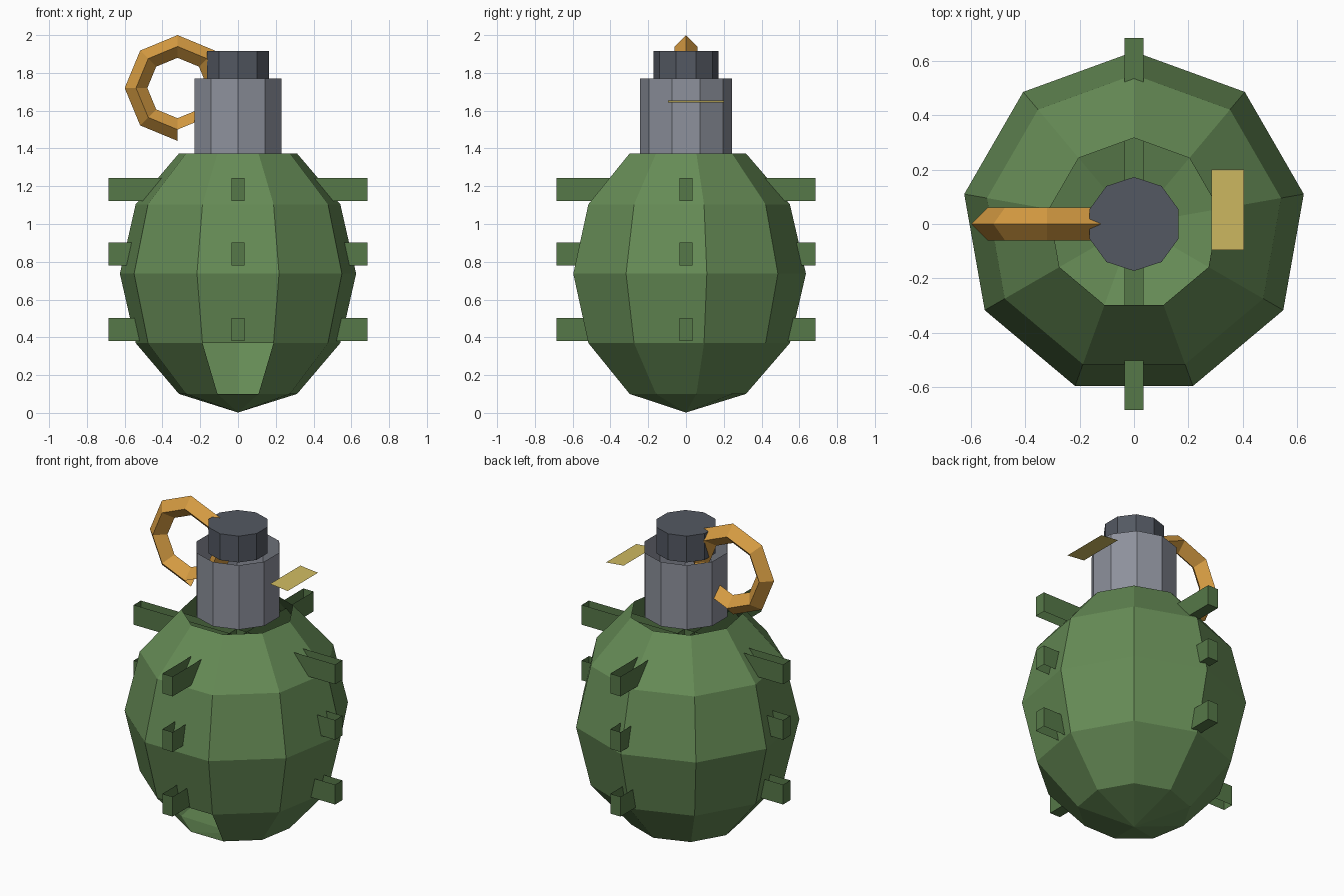
import bpy, bmesh, math
from mathutils import Vector

if "Cube" in bpy.data.objects:
    bpy.data.objects.remove(bpy.data.objects["Cube"])


def material(name, rgb):
    m = bpy.data.materials.new(name)
    m.diffuse_color = (*rgb, 1)
    m.use_nodes = True
    m.node_tree.nodes["Principled BSDF"].inputs["Base Color"].default_value = m.diffuse_color
    return m


GREEN = material("body green", (0.133, 0.262, 0.093))
DARK_GREEN = material("tooth green", (0.093, 0.188, 0.065))
GREY = material("neck grey", (0.266, 0.283, 0.332))
DARK_GREY = material("cap grey", (0.087, 0.098, 0.122))
ORANGE = material("ring orange", (0.665, 0.328, 0.054))
YELLOW = material("lever yellow", (0.63, 0.497, 0.122))


def finish(name, bm, mat):
    mesh = bpy.data.meshes.new(name)
    bm.to_mesh(mesh)
    bm.free()
    mesh.materials.append(mat)
    obj = bpy.data.objects.new(name, mesh)
    bpy.context.collection.objects.link(obj)
    return obj


def drop_faces(bm, test):
    bm.normal_update()
    bad = [f for f in bm.faces if test(f)]
    bmesh.ops.delete(bm, geom=bad, context='FACES')


def lathe(profile, sides):
    """Rings of (radius, z) with one corner on +y; zero radius is a tip."""
    bm = bmesh.new()
    rings = []
    for r, z in profile:
        n = sides if r > 0 else 1
        rings.append([bm.verts.new((r * math.cos(math.pi / 2 + 2 * math.pi * i / sides),
                                    r * math.sin(math.pi / 2 + 2 * math.pi * i / sides), z))
                      for i in range(n)])
    for a, b in zip(rings, rings[1:]):
        for i in range(sides):
            j = (i + 1) % sides
            if len(a) == 1:
                bm.faces.new((a[0], b[j], b[i]))
            elif len(b) == 1:
                bm.faces.new((a[i], a[j], b[0]))
            else:
                bm.faces.new((a[i], a[j], b[j], b[i]))
    return bm


# Body: nine-sided ball, open at the top, one lower front panel open
R, CZ = 0.635, 0.737
profile = [(0, CZ - 0.735)]
for k in range(1, 6):
    a = math.pi * k / 6
    profile.append((R * math.sin(a), CZ - 0.735 * math.cos(a)))
bm = lathe(profile, 9)


def lower_front(f):
    c = f.calc_center_median()
    return 0.15 < c.z < 0.33 and c.y < 0 and abs(c.x) < 0.02


drop_faces(bm, lower_front)
finish("body", bm, GREEN)

# Neck tube (open) and cap
finish("neck", lathe([(0.243, 1.374), (0.243, 1.77)], 10), GREY)
finish("cap", lathe([(0, 1.755), (0.173, 1.755), (0.173, 1.917), (0, 1.917)], 10), DARK_GREY)

# Teeth: bars crossing the body in three rows
for row, z in (("lower", 0.442), ("middle", 0.84), ("upper", 1.182)):
    for axis, size in (("side", (1.372, 0.07, 0.122)), ("front_back", (0.07, 1.372, 0.122))):
        bm = bmesh.new()
        bmesh.ops.create_cube(bm, size=1)
        for v in bm.verts:
            v.co = Vector((v.co.x * size[0], v.co.y * size[1], v.co.z * size[2] + z))
        if axis == "side":
            drop_faces(bm, lambda f: abs(f.normal.z) > 0.9)
        else:
            drop_faces(bm, lambda f: f.normal.z > 0.9)
        finish(f"{row}_{axis}_teeth", bm, DARK_GREEN)

# Pull ring: eight segments, diamond section, outer skin open on one segment
CX, RZ, MAJOR, MINOR = -0.32, 1.72, 0.22, 0.06
bm = bmesh.new()
loops = []
for i in range(8):
    a = math.pi * i / 4
    loop = []
    for dr, dy in ((MINOR, 0), (0, MINOR), (-MINOR, 0), (0, -MINOR)):
        r = MAJOR + dr
        loop.append(bm.verts.new((CX + r * math.cos(a), dy, RZ + r * math.sin(a))))
    loops.append(loop)
for i in range(8):
    a, b = loops[i], loops[(i + 1) % 8]
    for j in range(4):
        if i == 6 and j in (0, 3):
            continue
        k = (j + 1) % 4
        bm.faces.new((a[j], a[k], b[k], b[j]))
bmesh.ops.recalc_face_normals(bm, faces=bm.faces[:])
finish("pull_ring", bm, ORANGE)

# Lever: thin, slightly tilted plate
bm = bmesh.new()
bm.faces.new([bm.verts.new(p) for p in ((0.285, -0.095, 1.655), (0.405, -0.095, 1.643),
                                        (0.405, 0.2, 1.643), (0.285, 0.2, 1.655))])
finish("lever", bm, YELLOW)
